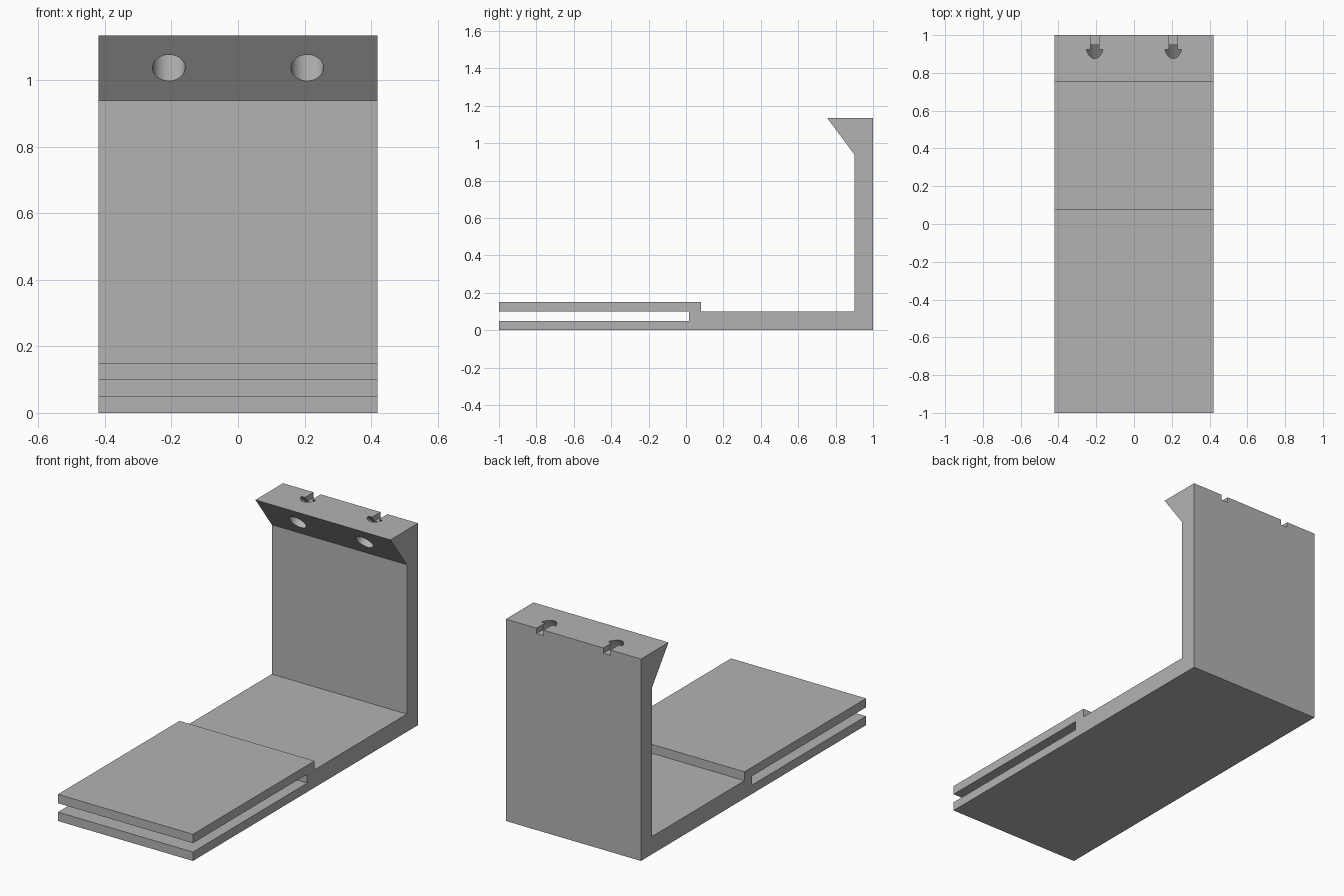
import bpy
import bmesh
from math import atan2
from mathutils import Matrix, Vector

if "Cube" in bpy.data.objects:
    bpy.data.objects.remove(bpy.data.objects["Cube"], do_unlink=True)

HALF_WIDTH = 0.42
TOP = 1.135

grey = bpy.data.materials.new("plain grey")
grey.use_nodes = True
colour = (0.45, 0.45, 0.45, 1)
grey.diffuse_color = colour
grey.node_tree.nodes["Principled BSDF"].inputs["Base Color"].default_value = colour


def make_object(name, bm):
    bmesh.ops.recalc_face_normals(bm, faces=bm.faces)
    mesh = bpy.data.meshes.new(name)
    bm.to_mesh(mesh)
    bm.free()
    mesh.materials.append(grey)
    obj = bpy.data.objects.new(name, mesh)
    bpy.context.collection.objects.link(obj)
    return obj


def cut(target, cutter):
    cutter.hide_render = True
    mod = target.modifiers.new(cutter.name, "BOOLEAN")
    mod.operation = "DIFFERENCE"
    mod.solver = "EXACT"
    mod.object = cutter
    bpy.context.view_layer.objects.active = target
    bpy.ops.object.modifier_apply(modifier=mod.name)
    bpy.data.objects.remove(cutter, do_unlink=True)


# Bracket: side profile (y, z) with clamp slot, upright wall and hooked lip
profile = [(-1, 0), (1, 0), (1, TOP), (0.755, TOP), (0.9, 0.94), (0.9, 0.1),
           (0.08, 0.1), (0.08, 0.15), (-1, 0.15), (-1, 0.1),
           (0.015, 0.1), (0.015, 0.05), (-1, 0.05)]
bm = bmesh.new()
face = bm.faces.new([bm.verts.new((-HALF_WIDTH, y, z)) for y, z in profile])
solid = bmesh.ops.extrude_face_region(bm, geom=[face])
verts = [v for v in solid["geom"] if isinstance(v, bmesh.types.BMVert)]
bmesh.ops.translate(bm, verts=verts, vec=(2 * HALF_WIDTH, 0, 0))
bracket = make_object("bracket", bm)

# Screw recesses: a bore square to the sloping lip, and a notch to the back
slope = Vector((0, 0.145, -0.195))
axis = Vector((0, -slope.z, slope.y)).normalized()
mouth = Vector((0, 0.828, 1.038))
tilt = Matrix.Rotation(-atan2(axis.y, axis.z), 4, "X")
BORE_DEPTH = 0.135
BORE_START = -0.1
for side in (-1, 1):
    x = side * 0.208
    bm = bmesh.new()
    middle = mouth + axis * (BORE_DEPTH + BORE_START) / 2
    middle.x = x
    bmesh.ops.create_cone(bm, cap_ends=True, segments=48, radius1=0.049, radius2=0.049,
                          depth=BORE_DEPTH - BORE_START,
                          matrix=Matrix.Translation(middle) @ tilt)
    cut(bracket, make_object("screw_bore", bm))

    bm = bmesh.new()
    bmesh.ops.create_cube(bm, size=1, matrix=Matrix.Translation((x, 0.98, 1.155))
                          @ Matrix.Diagonal((0.044, 0.12, 0.1, 1)))
    cut(bracket, make_object("screw_notch", bm))

# Smooth bores, crisp edges elsewhere
bracket.select_set(True)
bpy.context.view_layer.objects.active = bracket
bpy.ops.object.shade_smooth_by_angle(angle=0.5)
